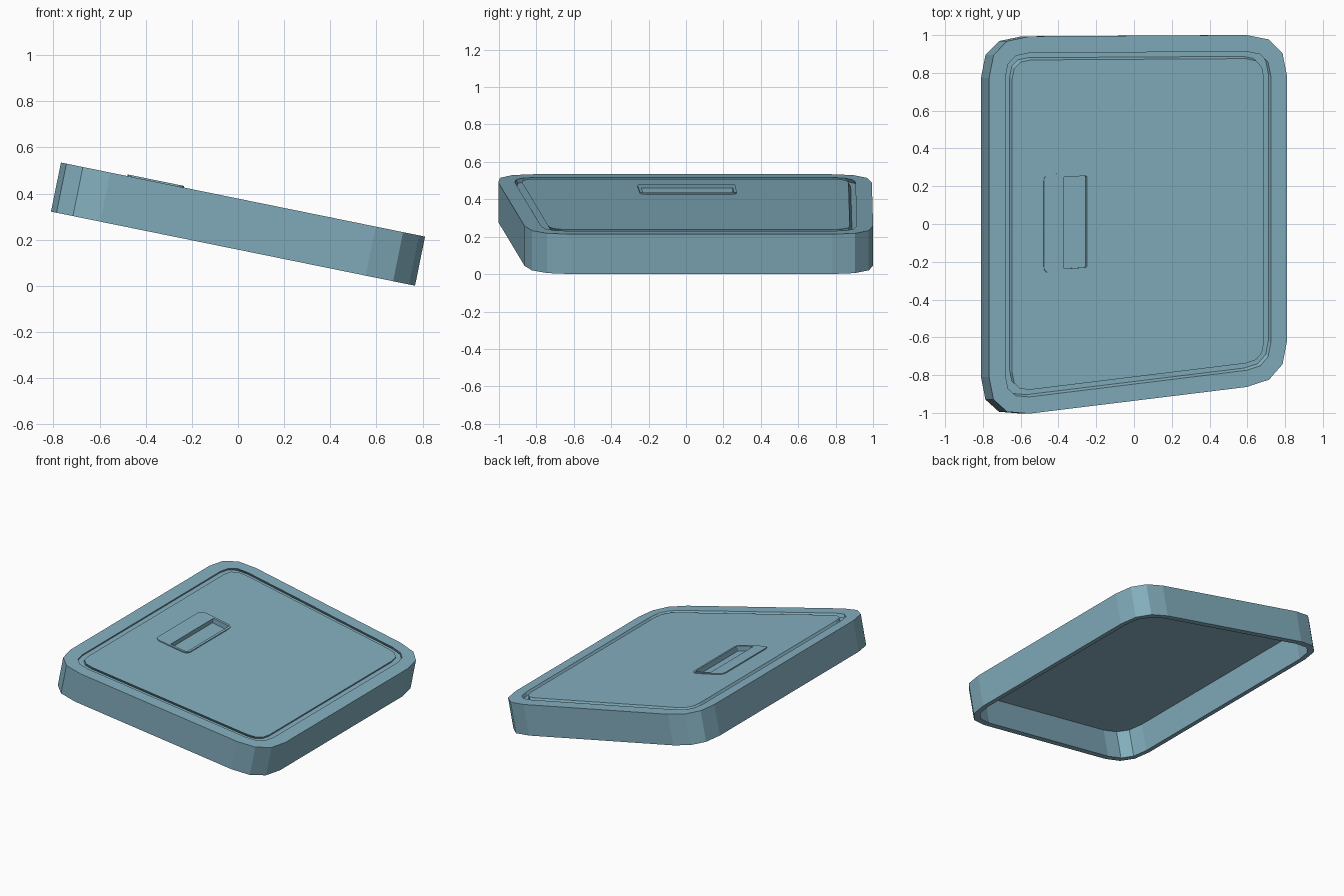
import bpy, bmesh, math
from mathutils import Matrix

if "Cube" in bpy.data.objects:
    bpy.data.objects.remove(bpy.data.objects["Cube"])

TILT = Matrix.Translation((0, 0, 0.2675)) @ Matrix.Rotation(math.radians(11.5), 4, 'Y')
TOP, BOTTOM = 0.1085, -0.1085
HALF = 0.805


def rounded(corners, cut, steps=3):
    """Round each corner of a polygon with a faceted quadratic curve."""
    pts = []
    for i, (cx, cy) in enumerate(corners):
        ends = []
        for nx, ny in (corners[i - 1], corners[(i + 1) % len(corners)]):
            length = math.hypot(nx - cx, ny - cy)
            ends.append((cx + (nx - cx) * cut / length, cy + (ny - cy) * cut / length))
        (ax, ay), (bx, by) = ends
        for s in range(steps + 1):
            t = s / steps
            pts.append(((1 - t) ** 2 * ax + 2 * t * (1 - t) * cx + t * t * bx,
                        (1 - t) ** 2 * ay + 2 * t * (1 - t) * cy + t * t * by))
    return pts


def slab_outline(d, cut, dx=0, dy=0):
    """Lid outline inset by d and shifted, with slanted front and back sides."""
    u = HALF - d
    front = lambda x: -1.03 + 0.12 * (x + HALF) + 1.007 * d
    back = lambda x: 0.997 + 0.006 * x - d
    pts = rounded([(-u, front(-u)), (u, front(u)), (u, back(u)), (-u, back(-u))], cut)
    return [(x + dx, y + dy) for x, y in pts]


def handle_outline(d, cut, x0=-0.511, x1=-0.262):
    """Handle outline inset by d in y, between x0 and x1."""
    front = lambda x: -0.262 + 0.07 * (x + 0.511) + d
    back = lambda x: 0.264 + 0.03 * (x + 0.511) - d
    return rounded([(x0, front(x0)), (x1, front(x1)), (x1, back(x1)), (x0, back(x0))], cut)


# One paint for the whole lid
paint = bpy.data.materials.new("blue_paint")
paint.diffuse_color = (0.23, 0.43, 0.52, 1)
paint.use_nodes = True
paint.node_tree.nodes["Principled BSDF"].inputs["Base Color"].default_value = paint.diffuse_color


def loft(name, loops):
    """Join a chain of (outline, height) loops and cap both ends."""
    bm = bmesh.new()
    rings = [[bm.verts.new((x, y, z)) for x, y in pts] for pts, z in loops]
    for a, b in zip(rings, rings[1:]):
        for i in range(len(a)):
            j = (i + 1) % len(a)
            bm.faces.new((a[i], a[j], b[j], b[i]))
    bm.faces.new(rings[0])
    bm.faces.new(rings[-1])
    bmesh.ops.recalc_face_normals(bm, faces=bm.faces)
    mesh = bpy.data.meshes.new(name)
    bm.to_mesh(mesh)
    bm.free()
    mesh.materials.append(paint)
    ob = bpy.data.objects.new(name, mesh)
    bpy.context.collection.objects.link(ob)
    ob.matrix_world = TILT
    return ob


# Hollow lid: ceiling, inner wall, outer wall, rim, slightly undercut groove, top panel
GROOVE = TOP - 0.022
lid = loft("lid", [
    (slab_outline(0.04, 0.19), TOP - 0.03),
    (slab_outline(0.04, 0.19), BOTTOM),
    (slab_outline(0, 0.22), BOTTOM),
    (slab_outline(0, 0.22), TOP),
    (slab_outline(0.088, 0.13), TOP),
    (slab_outline(0.088, 0.13, -0.009, 0.012), GROOVE),
    (slab_outline(0.125, 0.10, -0.009, 0.012), GROOVE),
    (slab_outline(0.125, 0.10), TOP),
])

# Slightly raised handle plate
plate = loft("handle_plate", [
    (handle_outline(0, 0.04), TOP - 0.008),
    (handle_outline(0, 0.04), TOP + 0.007),
])

# Finger slot cut through the plate into the lid
cutter = loft("slot_cutter", [
    (handle_outline(0.017, 0.006, -0.402, -0.278), TOP - 0.028),
    (handle_outline(0.017, 0.006, -0.402, -0.278), TOP + 0.05),
])
cutter.hide_render = True
for ob in (lid, plate):
    mod = ob.modifiers.new("slot", 'BOOLEAN')
    mod.operation = 'DIFFERENCE'
    mod.solver = 'EXACT'
    mod.object = cutter
    bpy.context.view_layer.objects.active = ob
    bpy.ops.object.modifier_apply(modifier=mod.name)
bpy.data.objects.remove(cutter)
